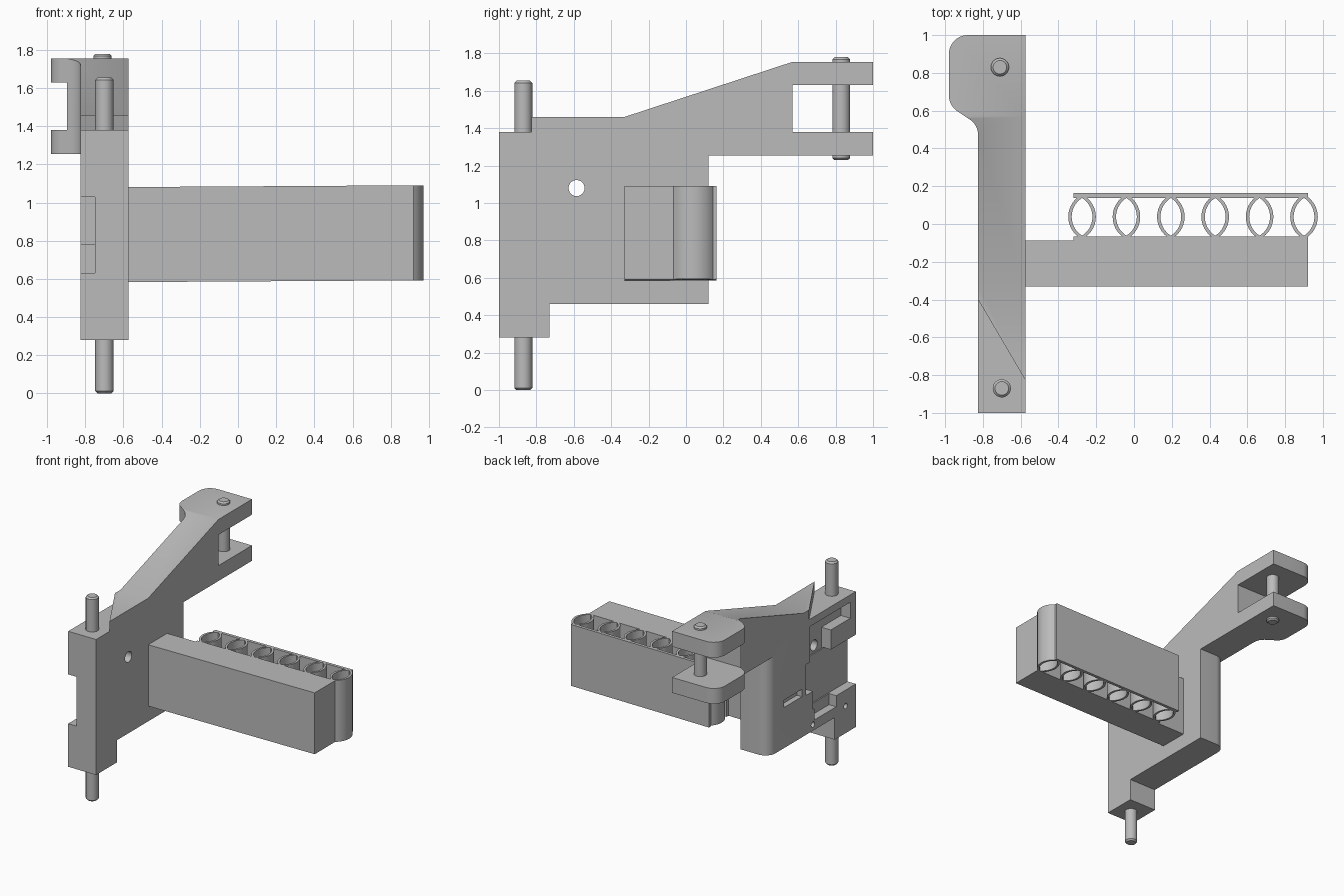
import bpy, bmesh, math
from mathutils import Vector

default = bpy.data.objects.get("Cube")
if default:
    bpy.data.objects.remove(default, do_unlink=True)

grey = bpy.data.materials.new("plain grey")
grey.use_nodes = True
GREY = (0.5, 0.5, 0.5, 1)
grey.diffuse_color = GREY
grey.node_tree.nodes["Principled BSDF"].inputs["Base Color"].default_value = GREY


def finish(name, bm):
    bmesh.ops.recalc_face_normals(bm, faces=bm.faces)
    mesh = bpy.data.meshes.new(name)
    bm.to_mesh(mesh)
    bm.free()
    mesh.materials.append(grey)
    obj = bpy.data.objects.new(name, mesh)
    bpy.context.collection.objects.link(obj)
    return obj


def prism(name, pts, axis, lo, hi):
    """Extrude an outline: (y, z) points along x, or (x, y) points along z."""
    bm = bmesh.new()
    place = (lambda p: (lo, p[0], p[1])) if axis == "x" else (lambda p: (p[0], p[1], lo))
    face = bm.faces.new([bm.verts.new(place(p)) for p in pts])
    new = bmesh.ops.extrude_face_region(bm, geom=[face])["geom"]
    shift = Vector((hi - lo, 0, 0) if axis == "x" else (0, 0, hi - lo))
    bmesh.ops.translate(bm, vec=shift, verts=[g for g in new if isinstance(g, bmesh.types.BMVert)])
    return finish(name, bm)


def box(name, x, y, z):
    return prism(name, [(x[0], y[0]), (x[1], y[0]), (x[1], y[1]), (x[0], y[1])], "z", *z)


def arc(cx, cy, r, a, b, n=8):
    angles = [math.radians(a + (b - a) * i / n) for i in range(n + 1)]
    return [(cx + r * math.cos(t), cy + r * math.sin(t)) for t in angles]


def select(obj):
    bpy.ops.object.select_all(action="DESELECT")
    obj.select_set(True)
    bpy.context.view_layer.objects.active = obj


def combine(obj, tool, operation="DIFFERENCE"):
    tool.hide_render = True
    mod = obj.modifiers.new("combine", "BOOLEAN")
    mod.object, mod.operation, mod.solver = tool, operation, "EXACT"
    select(obj)
    bpy.ops.object.modifier_apply(modifier=mod.name)
    bpy.data.objects.remove(tool, do_unlink=True)


def smooth(obj):
    select(obj)
    bpy.ops.object.shade_smooth_by_angle(angle=math.radians(30))


def pin(name, x, y, lo, hi, r=0.048, bevel=0.012):
    bm = bmesh.new()
    bmesh.ops.create_cone(bm, cap_ends=True, segments=32, radius1=r, radius2=r, depth=hi - lo)
    rims = [e for e in bm.edges if abs(e.verts[0].co.z - e.verts[1].co.z) < 1e-4]
    if bevel:
        bmesh.ops.bevel(bm, geom=rims, offset=bevel, segments=1, affect="EDGES")
    bmesh.ops.translate(bm, vec=(x, y, (lo + hi) / 2), verts=bm.verts)
    obj = finish(name, bm)
    smooth(obj)
    return obj


# Bracket: side profile crossed with the plan outline
OUT, IN = -0.825, -0.575
side = [(-1, 0.28), (-0.73, 0.28), (-0.73, 0.46), (0.12, 0.46), (0.12, 1.255), (1, 1.255),
        (1, 1.38), (0.57, 1.38), (0.57, 1.63), (1, 1.63), (1, 1.755), (0.57, 1.755),
        (-0.33, 1.46), (-0.9, 1.46), (-0.9, 1.38), (-1, 1.38)]
bracket = prism("bracket", side, "x", -1.1, IN)
plan = ([(OUT, -1.1), (0, -1.1), (0, 1.1), (-0.88, 1.1)] + arc(-0.88, 0.9, 0.1, 90, 180)
        + arc(-0.88, 0.68, 0.1, 180, 240) + arc(-0.925, 0.47, 0.1, 60, 0))
plan[3] = (-0.88, 1.0)
plan[2] = (0, 1.0)
combine(bracket, prism("plan_cutter", plan, "z", 0, 2), "INTERSECT")

# Diagonal step at the front of the top
combine(bracket, prism("step_cutter", [(OUT - 0.1, -0.23), (OUT - 0.1, -1.2), (-0.5, -1.2), (-0.5, -0.955)],
                       "z", 1.38, 1.6))
# Rounded rear outer corner
combine(bracket, prism("corner_cutter", [(OUT - 0.05, 0.17), (OUT - 0.05, 0.03)]
                       + arc(OUT + 0.09, 0.03, 0.09, 180, 90) + [(OUT + 0.09, 0.17)], "z", 0.4, 1.255))

# Recesses in the outer face, as (depth x, y range, z range)
recesses = [
    (-0.75, (-1.1, -0.36), (0.78, 1.03)),
    (-0.75, (-1.1, -0.45), (0.63, 0.781)),
    (-0.74, (-0.93, -0.41), (1.19, 1.32)),
    (-0.74, (-0.68, -0.41), (1.02, 1.191)),
    (-0.76, (-0.75, -0.47), (0.54, 0.631)),
    (-0.78, (-0.31, -0.08), (0.79, 0.85)),
]
for depth, ys, zs in recesses:
    combine(bracket, box("recess_cutter", (-1, depth), ys, zs))


# Cross holes
def hole(y, z, r, x0, x1):
    combine(bracket, prism("hole_cutter", arc(y, z, r, 0, 345, 23), "x", x0, x1))


hole(-0.585, 1.08, 0.043, -1, 0)
hole(-0.87, 0.5, 0.022, -1, -0.77)
hole(-0.45, 0.51, 0.022, -1, -0.77)
smooth(bracket)

# Pivot pins
pin("lower_pin", -0.7, -0.87, 0, 0.32)
pin("upper_pin", -0.7, -0.87, 1.34, 1.655)
pin("hook_pin", -0.71, 0.83, 1.23, 1.78)

# Arm block, back strip and the row of lens tubes between them
Z = (0.587, 1.085)
arm = prism("arm", [(IN - 0.01, -0.33), (0.92, -0.33), (0.92, -0.065), (-0.32, -0.065),
                    (-0.32, -0.088), (IN - 0.01, -0.088)], "z", *Z)
strip = box("back_strip", (-0.32, 0.92), (0.138, 0.163), Z)
parts = [arm, strip]


def lens(cx, cy, half_w, half_h):
    r = (half_w ** 2 + half_h ** 2) / (2 * half_w)
    a = math.degrees(math.asin(half_h / r))
    right = arc(cx + half_w - r, cy, r, -a, a, 14)
    left = arc(cx - half_w + r, cy, r, 180 - a, 180 + a, 14)
    return right[:-1] + left[:-1]


for i in range(6):
    cx = -0.275 + 0.235 * i
    tube = prism(f"lens_tube_{i + 1}", lens(cx, 0.038, 0.073, 0.118), "z", *Z)
    combine(tube, prism("bore_cutter", lens(cx, 0.038, 0.055, 0.1), "z", 0.5, 1.2))
    # trim the pointed tips flush with the block and strip
    combine(tube, box("trim_cutter", (-1, 1.2), (-0.068, 0.144), (0.4, 1.3)), "INTERSECT")
    smooth(tube)
    parts.append(tube)

# Slight upward lean of the whole arm
for part in parts:
    for v in part.data.vertices:
        v.co.z += 0.006 * v.co.x
